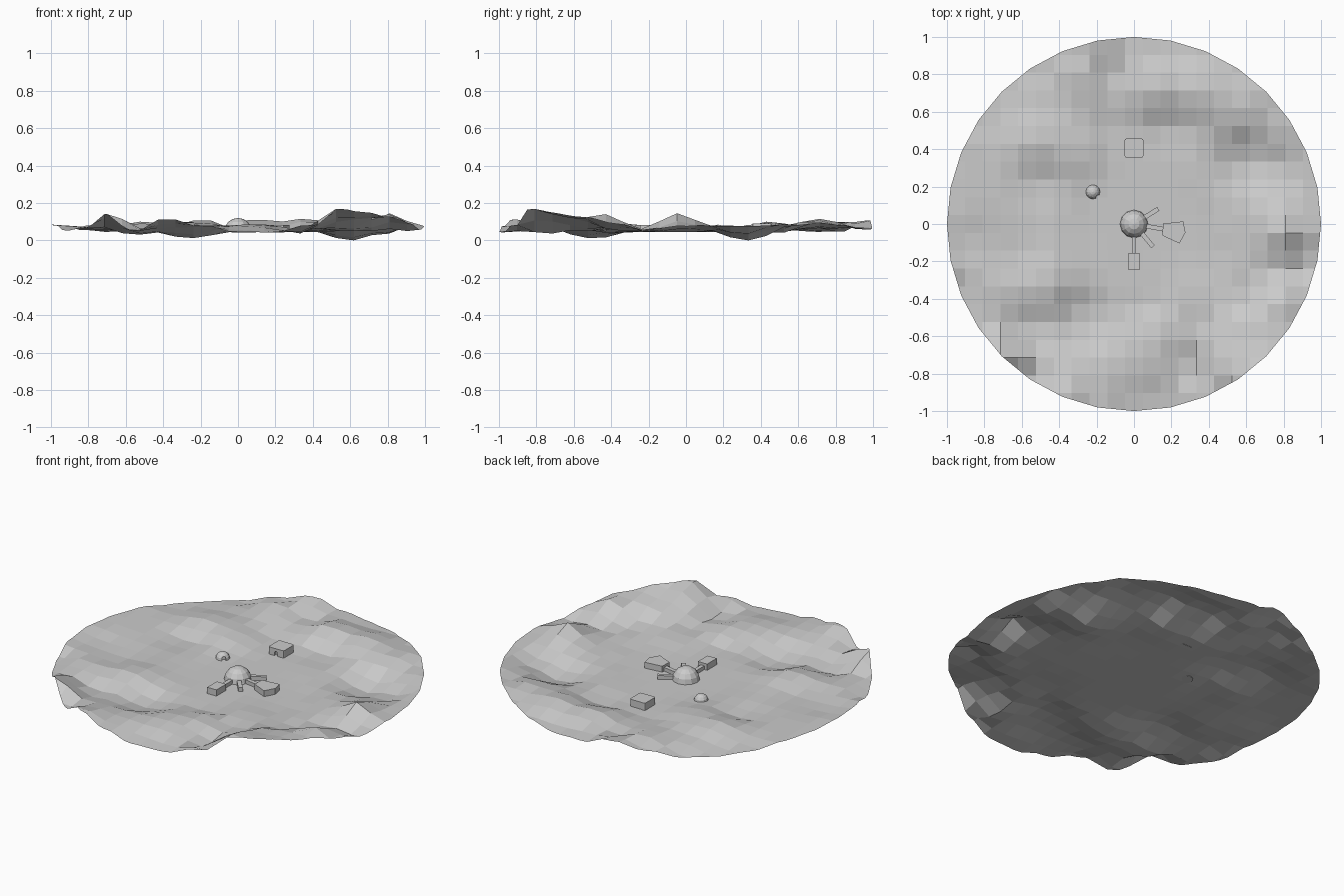
import bpy, bmesh, math
from mathutils import Vector, Matrix

if "Cube" in bpy.data.objects:
    bpy.data.objects.remove(bpy.data.objects["Cube"])

FLOOR = 0.045          # height of the level building site
CELLS = 21             # terrain squares per side

grey = bpy.data.materials.new("stone_grey")
grey.diffuse_color = (0.6, 0.6, 0.6, 1)
grey.use_nodes = True
grey.node_tree.nodes["Principled BSDF"].inputs["Base Color"].default_value = grey.diffuse_color


def finish(name, bm):
    bmesh.ops.recalc_face_normals(bm, faces=bm.faces)
    me = bpy.data.meshes.new(name)
    bm.to_mesh(me)
    bm.free()
    me.materials.append(grey)
    ob = bpy.data.objects.new(name, me)
    bpy.context.collection.objects.link(ob)
    return ob


# ---- terrain: hills and dips read as spot heights, plus the rim heights
spots = [
    (.619, .333, 0), (.81, -.05, .145), (.62, -.05, .06), (.71, -.24, .05),
    (.9, -.24, .05), (.81, -.43, .14), (.6, -.35, .05), (.52, -.75, .15),
    (.62, -.62, .12), (.33, -.75, .035), (.33, -.55, .05), (.05, -.7, .085),
    (.15, -.6, .085), (.05, -.4, .04), (-.25, -.5, .012), (-.5, -.33, .09),
    (-.55, -.55, .03), (-.65, -.15, .055), (-.85, -.1, .06), (-.8, -.35, .08),
    (-.2, -.85, .08), (-.5, .43, .1), (-.33, .4, .085), (-.5, .23, .045),
    (-.8, .3, .07), (-.45, .7, .07), (-.3, .8, .1), (-.12, .8, .06),
    (.1, .72, .11), (.35, .72, .115), (.6, .65, .1), (.2, .5, .04),
    (-.1, .5, .045), (.8, .3, .035), (.9, .15, .075), (.75, .55, .07),
    (0, .4, .045), (.4, 0, .045), (.45, -.15, .045),
]
rim = [.075, .08, .08, .09, .094, .08, .066, .055, .065, .112, .075, .045,
       .045, .055, .075, .08, .085, .085, .05, .065, .145, .05, .115, .075,
       .045, .04, .08, .175, .15, .125, .09, .06]
STEP = math.tau / len(rim)
spots += [(math.cos(i * STEP), math.sin(i * STEP), h) for i, h in enumerate(rim)]


def height(x, y):
    r = math.hypot(x, y)
    if r > 1:
        x, y = x / r, y / r
    total = weight = 0
    for px, py, pz in spots:
        w = ((x - px) ** 2 + (y - py) ** 2 + 1e-5) ** -1.6
        total += w * pz
        weight += w
    t = min(max((r - 0.24) / 0.24, 0), 1)
    if abs(x) < 0.1 and 0 < y < 0.5:      # level pad under the hut
        t = 0
    t = t * t * (3 - 2 * t)
    return FLOOR + (total / weight - FLOOR) * t


bm = bmesh.new()
bmesh.ops.create_grid(bm, x_segments=CELLS, y_segments=CELLS, size=1)
for v in bm.verts:
    v.co.z = height(v.co.x, v.co.y)
# trim to a 32-sided disc
for i in range(len(rim)):
    n = Vector((math.cos((i + .5) * STEP), math.sin((i + .5) * STEP), 0))
    bmesh.ops.bisect_plane(bm, geom=bm.verts[:] + bm.edges[:] + bm.faces[:],
                           dist=1e-5, plane_co=n * math.cos(STEP / 2),
                           plane_no=n, clear_outer=True)
finish("terrain", bm)


# ---- building helpers
def dome(name, x, y, r, segments, rings):
    bm = bmesh.new()
    bmesh.ops.create_uvsphere(bm, u_segments=segments, v_segments=rings, radius=r)
    cut = bmesh.ops.bisect_plane(bm, geom=bm.verts[:] + bm.edges[:] + bm.faces[:],
                                 plane_co=(0, 0, 0.001), plane_no=(0, 0, -1),
                                 clear_outer=True)
    edges = [g for g in cut["geom_cut"] if isinstance(g, bmesh.types.BMEdge)]
    bmesh.ops.contextual_create(bm, geom=edges)
    bmesh.ops.translate(bm, verts=bm.verts, vec=(x, y, FLOOR))
    return finish(name, bm)


def prism(name, outline, h, round_corners=0):
    bm = bmesh.new()
    base = bm.faces.new([bm.verts.new((x, y, FLOOR + .001)) for x, y in outline])
    top = bmesh.ops.extrude_face_region(bm, geom=[base], use_keep_orig=True)["geom"]
    bmesh.ops.translate(bm, vec=(0, 0, h),
                        verts=[g for g in top if isinstance(g, bmesh.types.BMVert)])
    if round_corners:
        upright = [e for e in bm.edges
                   if abs(e.verts[0].co.z - e.verts[1].co.z) > h / 2]
        bmesh.ops.bevel(bm, geom=upright, offset=round_corners, segments=2,
                        profile=.5, affect='EDGES')
    return finish(name, bm)


def box(name, x0, x1, y0, y1, h, round_corners=0):
    return prism(name, [(x0, y0), (x1, y0), (x1, y1), (x0, y1)], h, round_corners)


def corridor(name, degrees, r0, r1, width=.024, h=.022):
    d = Vector((math.cos(math.radians(degrees)), math.sin(math.radians(degrees))))
    s = Vector((-d.y, d.x)) * width / 2
    prism(name, [d * r0 - s, d * r1 - s, d * r1 + s, d * r0 + s], h)


def doorway(target, x, y, degrees, half, h, depth):
    # arched cutter pointing along the given heading
    bm = bmesh.new()
    outline = [(-half, -.01), (half, -.01)]
    outline += [(half * math.cos(a * math.pi / 6), h - half + half * math.sin(a * math.pi / 6))
                for a in range(7)]
    f = bm.faces.new([bm.verts.new((-depth / 2, p, q)) for p, q in outline])
    geom = bmesh.ops.extrude_face_region(bm, geom=[f], use_keep_orig=True)["geom"]
    bmesh.ops.translate(bm, vec=(depth, 0, 0),
                        verts=[g for g in geom if isinstance(g, bmesh.types.BMVert)])
    bmesh.ops.transform(bm, verts=bm.verts,
                        matrix=Matrix.Translation((x, y, FLOOR)) @
                        Matrix.Rotation(math.radians(degrees), 4, 'Z'))
    cutter = finish(target.name + "_door_cutter", bm)
    cutter.hide_render = True
    cutter.hide_set(True)
    mod = target.modifiers.new("doorway", 'BOOLEAN')
    mod.operation = 'DIFFERENCE'
    mod.solver = 'EXACT'
    mod.object = cutter


# ---- main dome with its corridors and modules
dome("main_dome", 0, 0, .075, 12, 8)
corridor("front_corridor", -90, .06, .157)
corridor("fan_corridor", -10, .06, .16)
corridor("back_stub_corridor", 32, .06, .153)
corridor("front_stub_corridor", -50, .06, .158)
box("front_module", -.03, .03, -.245, -.155, .037)
prism("fan_module", [(.152, -.062), (.243, -.104), (.275, -.045),
                     (.263, .014), (.155, .002)], .035)

# ---- separate small dome and hut, each with an arched doorway
small = dome("small_dome", -.22, .172, .039, 12, 8)
doorway(small, -.195, .147, -45, .01, .024, .03)
hut = box("hut", -.05, .05, .356, .456, .043, .008)
doorway(hut, 0, .356, -90, .011, .028, .03)
